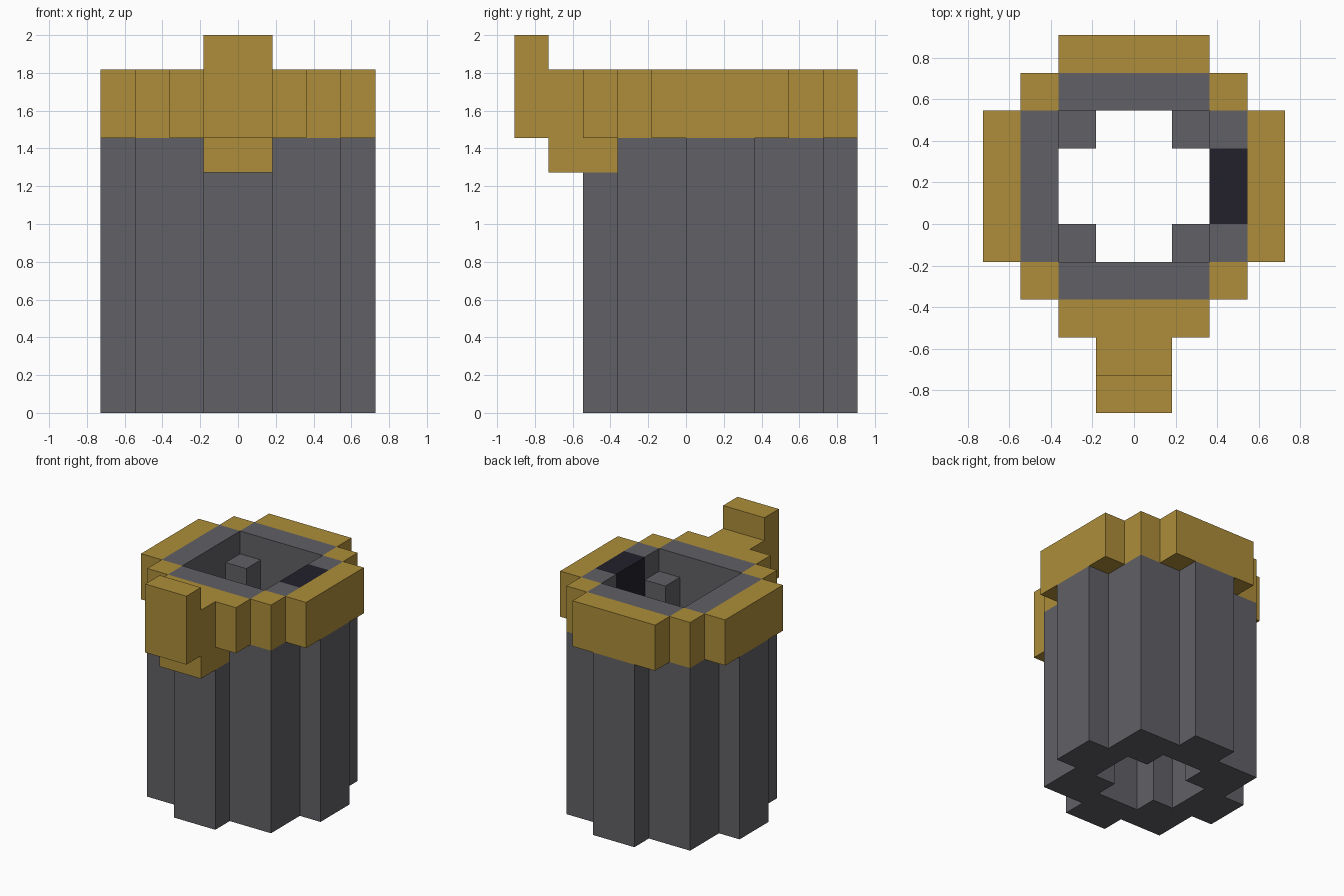
import bpy, bmesh
from mathutils import Vector

if "Cube" in bpy.data.objects:
    bpy.data.objects.remove(bpy.data.objects["Cube"])

U = 2 / 11                          # block size
LAYERS = [0, 5, 7, 8, 9, 10, 11]    # heights where the cross-section changes


def material(name, rgb):
    m = bpy.data.materials.new(name)
    m.diffuse_color = (*rgb, 1)
    m.use_nodes = True
    m.node_tree.nodes["Principled BSDF"].inputs["Base Color"].default_value = m.diffuse_color
    return m


GOLD = material("gold", (0.418, 0.27, 0.042))
GREY = material("grey", (0.119, 0.117, 0.13))
DARK = material("near_black", (0.016, 0.015, 0.024))


# Every part is a rule on block centres; a, b are distances from the shaft axis
def lip(x, y, z):
    return x > 2 and abs(y - 1) < 1 and 5 < z < 10 and x < 3


def spout(x, y, z):
    return abs(x) < 1 and ((y < -4 and 8 < z < 11) or (-4 < y < -2 and 7 < z < 10))


def rim(x, y, z):
    a, b = abs(x), abs(y - 1)
    outer = (a < 4 and b < 2) or (a < 3 and b < 3) or (a < 2 and b < 4)
    inner = (a < 3 and b < 2) or (a < 2 and b < 3)
    return 8 < z < 10 and outer and not inner


def shaft(x, y, z):
    a, b = abs(x), abs(y - 1)
    if z < 8:       # square tube with a raised rib on each side
        outer = (a < 3 and b < 3) or (a < 4 and b < 1) or (a < 1 and b < 4)
    else:           # lining inside the rim
        outer = (a < 3 and b < 2) or (a < 2 and b < 3)
    hole = a < 2 and b < 2
    post = 1 < a < 2 and 1 < b < 2 and z < 9
    return z < 10 and outer and (not hole or post)


# Earlier parts win where rules overlap
PARTS = [("spout", spout, GOLD), ("rim", rim, GOLD),
         ("dark_inner_panel", lip, DARK), ("shaft", shaft, GREY)]


def owner(x, y, z):
    if z < 0 or z > 11 or y < -5 or y > 5:
        return None
    return next((n for n, rule, _ in PARTS if rule(x, y, z)), None)


def build(name, mat):
    bm = bmesh.new()
    cells = [(x, y, k) for x in range(-4, 4) for y in range(-5, 5)
             for k in range(len(LAYERS) - 1)]
    for x, y, k in cells:
        lo = Vector((x, y, LAYERS[k]))
        hi = Vector((x + 1, y + 1, LAYERS[k + 1]))
        mid = (lo + hi) / 2
        if owner(*mid) != name:
            continue
        for axis in range(3):
            i, j = (axis + 1) % 3, (axis + 2) % 3
            for side in (0, 1):
                probe = mid.copy()
                probe[axis] = (hi[axis] + 0.5) if side else (lo[axis] - 0.5)
                if owner(*probe):
                    continue
                corners = []
                for p, q in ((0, 0), (1, 0), (1, 1), (0, 1)):
                    v = Vector()
                    v[axis] = (lo, hi)[side][axis]
                    v[i], v[j] = (lo, hi)[p][i], (lo, hi)[q][j]
                    corners.append(bm.verts.new(v * U))
                bm.faces.new(corners if side else corners[::-1])
    bmesh.ops.remove_doubles(bm, verts=bm.verts, dist=1e-4)
    mesh = bpy.data.meshes.new(name)
    bm.to_mesh(mesh)
    bm.free()
    mesh.materials.append(mat)
    bpy.context.collection.objects.link(bpy.data.objects.new(name, mesh))


for part, _, mat in PARTS:
    build(part, mat)
